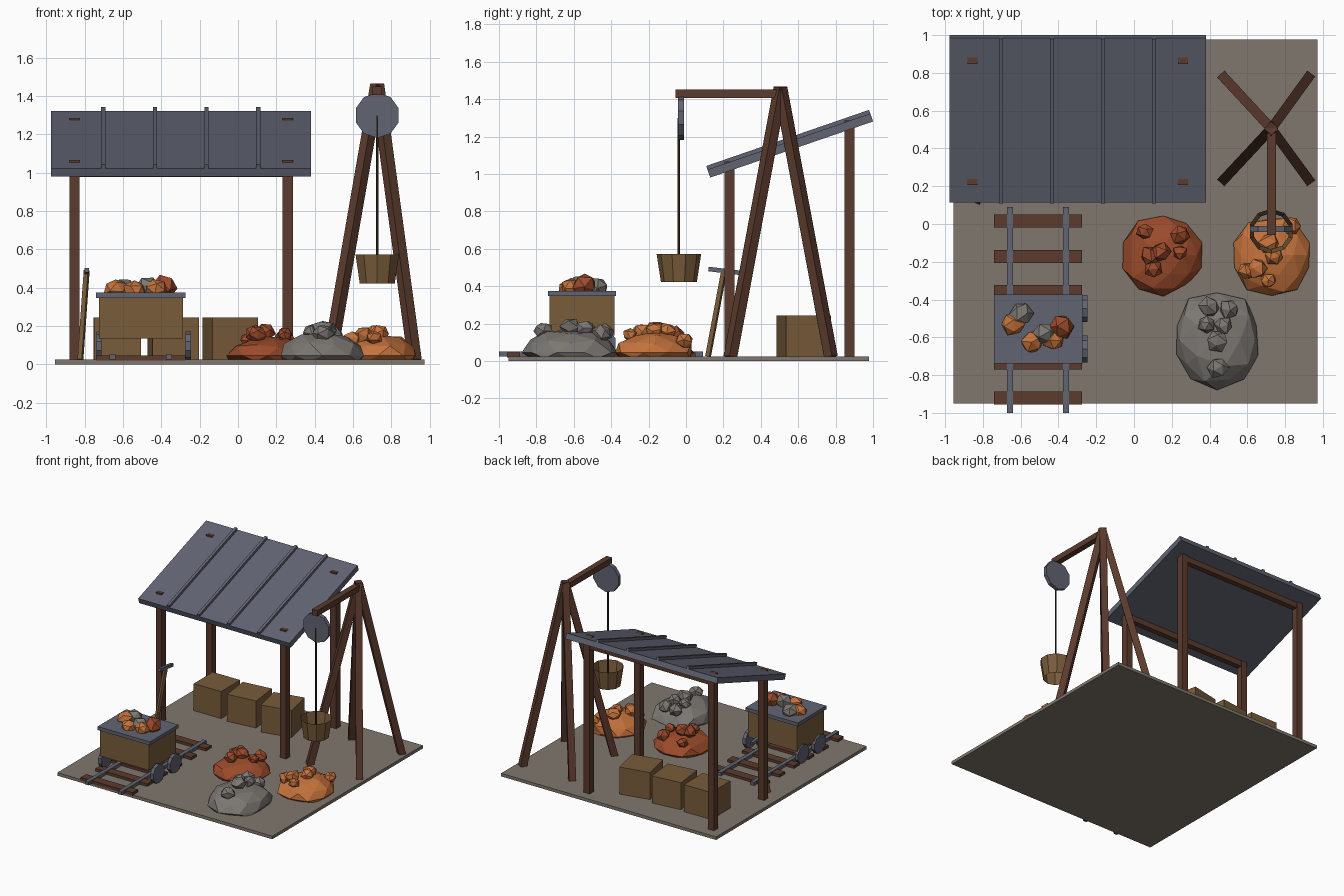
import bpy, bmesh, math, random
from mathutils import Matrix, Vector, Euler

if "Cube" in bpy.data.objects:
    bpy.data.objects.remove(bpy.data.objects["Cube"])

random.seed(7)


def material(name, rgb):
    m = bpy.data.materials.new(name)
    m.diffuse_color = (*rgb, 1)
    m.use_nodes = True
    m.node_tree.nodes["Principled BSDF"].inputs["Base Color"].default_value = m.diffuse_color
    return m


SLATE = material("slate metal", (0.120, 0.127, 0.170))
WOOD = material("dark wood", (0.105, 0.043, 0.026))
PLANK = material("tan plank", (0.190, 0.107, 0.042))
EARTH = material("packed earth", (0.215, 0.185, 0.155))
ROPE = material("rope", (0.045, 0.022, 0.013))
ORANGE = material("orange ore", (0.560, 0.170, 0.045))
RUST = material("rust ore", (0.330, 0.070, 0.024))
GREY = material("grey stone", (0.200, 0.187, 0.170))


def finish(bm, name, mat):
    bmesh.ops.recalc_face_normals(bm, faces=bm.faces[:])
    me = bpy.data.meshes.new(name)
    bm.to_mesh(me)
    bm.free()
    me.materials.append(mat)
    ob = bpy.data.objects.new(name, me)
    bpy.context.collection.objects.link(ob)
    return ob


def box(name, centre, size, mat, rot=None):
    bm = bmesh.new()
    r = rot.to_matrix().to_4x4() if rot else Matrix()
    bmesh.ops.create_cube(bm, size=1, matrix=Matrix.Translation(centre) @ r @ Matrix.Diagonal((*size, 1)))
    return finish(bm, name, mat)


def aim(p0, p1):
    d = Vector(p1) - Vector(p0)
    return (Vector(p0) + Vector(p1)) / 2, d.length, d.to_track_quat('Z', 'Y')


def bar(name, p0, p1, w, mat):
    c, length, q = aim(p0, p1)
    return box(name, c, (w, w, length), mat, q)


def rod(name, p0, p1, r, mat, sides=10, r2=None, caps=True):
    c, length, q = aim(p0, p1)
    vertical = p0[:2] == p1[:2]
    m = Matrix.Translation(c) @ (Matrix() if vertical else q.to_matrix().to_4x4())
    bm = bmesh.new()
    bmesh.ops.create_cone(bm, cap_ends=caps, segments=sides, radius1=r,
                          radius2=r if r2 is None else r2, depth=length, matrix=m)
    return finish(bm, name, mat)


def add_rock(bm, centre, r):
    # jittered, slightly stretched low-poly stone
    rot = Euler([random.uniform(0, 6.28) for _ in range(3)]).to_matrix()
    new = bmesh.ops.create_icosphere(bm, subdivisions=1, radius=1)["verts"]
    for v in new:
        p = rot @ (v.co * random.uniform(0.85, 1.12) * r)
        v.co = Vector((p.x, p.y, p.z * 0.9)) + Vector(centre)


def rock(name, centre, r, mat):
    bm = bmesh.new()
    add_rock(bm, centre, r)
    finish(bm, name, mat)


def pile(name, cx, cy, rx, ry, stones, mat):
    # squashed faceted dome with stones resting on it
    bm = bmesh.new()
    h, base = 0.5 * (rx + ry) / 2, 0.045
    for v in bmesh.ops.create_icosphere(bm, subdivisions=2, radius=1)["verts"]:
        k = random.uniform(0.9, 1.07)
        x, y, z = v.co * k
        v.co = (cx + x * rx, cy + y * ry, max(base + z * h, 0.015))
    for x, y, r in stones:
        d = min(((x - cx) / rx) ** 2 + ((y - cy) / ry) ** 2, 0.95)
        add_rock(bm, (x, y, base + h * math.sqrt(1 - d) + 0.012), r)
    finish(bm, name, mat)


# ground slab
box("ground_slab", (0.009, 0.014, 0.0125), (1.927, 1.927, 0.025), EARTH)

# shelter: posts, beams, sloping roof with ribs
for label, y, top, beam_z in (("front", 0.232, 1.066, 1.0), ("back", 0.874, 1.287, 1.218)):
    for side, x in (("left", -0.854), ("right", 0.26)):
        box(f"{label}_{side}_post", (x, y, (top + 0.02) / 2), (0.053, 0.053, top - 0.02), WOOD)
    box(f"{label}_beam", (-0.297, y, beam_z), (1.114, 0.045, 0.045), WOOD)
tilt = Euler((math.radians(19), 0, 0))
roof_c = Vector((-0.297, 0.5575, 1.152))
box("roof", roof_c, (1.357, 0.921, 0.045), SLATE, tilt)
up = tilt.to_matrix() @ Vector((0, 0, 1))
for i in range(4):
    c = roof_c + up * 0.03
    c.x = -0.704 + 0.27 * i
    box(f"roof_rib_{i}", c, (0.022, 0.921, 0.026), SLATE, tilt)

# crates
for i, (x, deg) in enumerate(((-0.63, 0.5), (-0.338, 6.5), (-0.04, 12))):
    box(f"crate_{i}", (x, 0.63, 0.134), (0.245, 0.245, 0.22), PLANK, Euler((0, 0, math.radians(deg))))

# track
for i in range(6):
    box(f"tie_{i}", (-0.508, 0.016 - 0.1875 * i, 0.033), (0.466, 0.07, 0.026), WOOD)
for side, x in (("left", -0.656), ("right", -0.36)):
    box(f"{side}_rail", (x, -0.455, 0.038), (0.032, 1.09, 0.026), SLATE)

# mine cart
box("cart_body", (-0.507, -0.556, 0.243), (0.44, 0.345, 0.214), PLANK)
box("cart_rim", (-0.507, -0.556, 0.361), (0.468, 0.366, 0.028), SLATE)
for side, x in (("left", -0.74), ("right", -0.273)):
    for end, y in (("back", -0.447), ("front", -0.662)):
        rod(f"{side}_{end}_wheel", (x, y, 0.095), (x + 0.028, y, 0.095), 0.075, SLATE)
for i, (x, y, z, r, m) in enumerate((
        (-0.595, -0.475, 0.395, 0.07, GREY), (-0.64, -0.53, 0.39, 0.066, ORANGE),
        (-0.54, -0.625, 0.385, 0.064, ORANGE), (-0.47, -0.58, 0.40, 0.066, GREY),
        (-0.385, -0.545, 0.405, 0.068, RUST), (-0.425, -0.615, 0.395, 0.064, ORANGE))):
    rock(f"cart_rock_{i}", (x, y, z), r, m)

# ore piles
pile("rust_pile", 0.155, -0.165, 0.215, 0.215,
     ((0.055, -0.04, 0.045), (0.245, -0.06, 0.055), (0.245, -0.15, 0.04),
      (0.085, -0.17, 0.055), (0.1, -0.235, 0.05), (0.14, -0.15, 0.055)), RUST)
pile("orange_pile", 0.73, -0.165, 0.215, 0.215,
     ((0.835, -0.01, 0.05), (0.745, -0.17, 0.05), (0.655, -0.235, 0.055),
      (0.71, -0.30, 0.045), (0.60, -0.25, 0.05), (0.715, -0.10, 0.055)), ORANGE)
pile("grey_pile", 0.44, -0.615, 0.243, 0.258,
     ((0.40, -0.44, 0.06), (0.505, -0.45, 0.055), (0.385, -0.53, 0.05),
      (0.44, -0.62, 0.058), (0.475, -0.54, 0.05), (0.445, -0.76, 0.06)), GREY)

# hoist: four legs, jib, pulley, rope, open bucket
for end, y in (("front", 0.237), ("back", 0.775)):
    for side, x in (("left", 0.477), ("right", 0.923)):
        bar(f"hoist_{end}_{side}_leg", (x, y, 0.022), (0.727, 0.505, 1.46), 0.052, WOOD)
box("hoist_jib", (0.727, 0.228, 1.428), (0.048, 0.57, 0.046), WOOD)
rod("pulley", (0.727, -0.042, 1.30), (0.727, -0.011, 1.30), 0.118, SLATE)
rod("rope", (0.727, -0.038, 0.5), (0.727, -0.038, 1.3), 0.007, ROPE, sides=6)
rod("bucket", (0.727, -0.038, 0.422), (0.727, -0.038, 0.572), 0.096, PLANK, r2=0.119, caps=False)

# pickaxe leaning on the post
bar("pick_handle", (-0.823, 0.118, 0.025), (-0.79, 0.205, 0.49), 0.024, PLANK)
bar("pick_head", (-0.79, 0.12, 0.492), (-0.79, 0.285, 0.472), 0.024, SLATE)
